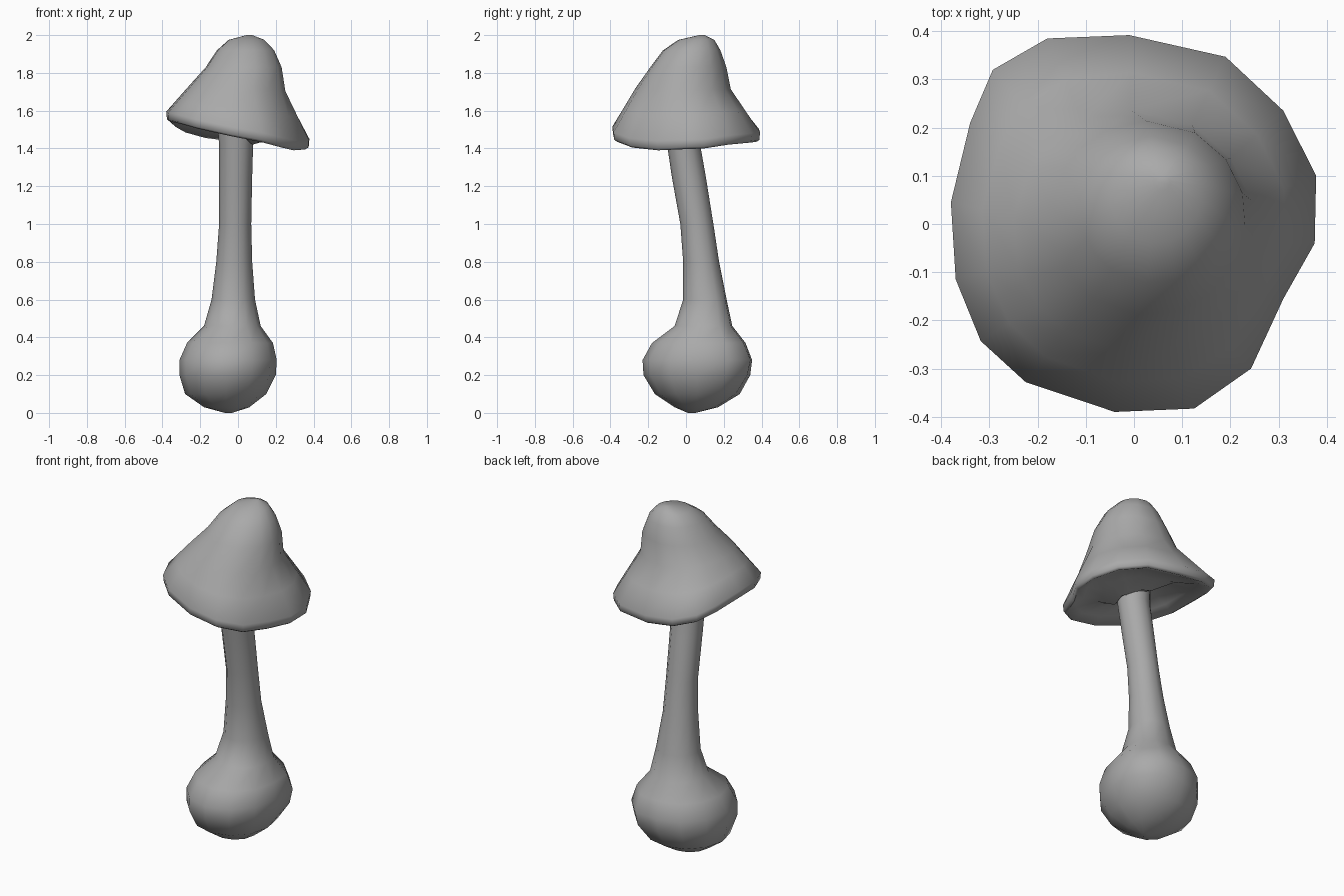
import bpy, bmesh, math
from mathutils import Vector

cube = bpy.data.objects.get("Cube")
if cube:
    bpy.data.objects.remove(cube)

grey = bpy.data.materials.new("plain grey")
grey.use_nodes = True
colour = (0.4, 0.4, 0.4, 1)
grey.diffuse_color = colour
grey.node_tree.nodes["Principled BSDF"].inputs["Base Color"].default_value = colour


def loft(name, rings):
    """Skin a list of equal rings of points and close both ends."""
    bm = bmesh.new()
    loops = [[bm.verts.new(p) for p in ring] for ring in rings]
    n = len(loops[0])
    for a, b in zip(loops, loops[1:]):
        for i in range(n):
            j = (i + 1) % n
            bm.faces.new((a[i], a[j], b[j], b[i]))
    bm.faces.new(loops[0][::-1])
    bm.faces.new(loops[-1])
    bmesh.ops.recalc_face_normals(bm, faces=bm.faces)
    mesh = bpy.data.meshes.new(name)
    bm.to_mesh(mesh)
    bm.free()
    mesh.materials.append(grey)
    obj = bpy.data.objects.new(name, mesh)
    bpy.context.collection.objects.link(obj)
    bpy.ops.object.select_all(action="DESELECT")
    obj.select_set(True)
    bpy.context.view_layer.objects.active = obj
    bpy.ops.object.shade_smooth_by_angle(angle=math.radians(65))


def oval(x0, x1, y0, y1, z, bulge=0, sides=12):
    """Level oval ring filling the extents, swollen towards +x +y by bulge."""
    cx, cy, rx, ry = (x0 + x1) / 2, (y0 + y1) / 2, (x1 - x0) / 2, (y1 - y0) / 2
    ring = []
    for i in range(sides):
        t = math.tau * i / sides
        c, s = math.cos(t), math.sin(t)
        swell = bulge * math.sin(2 * t) if c > 0 and s > 0 else 0
        ring.append((cx + (rx + swell) * c, cy + (ry + swell) * s, z))
    return ring


# Bulbous foot flowing into the leaning stem: x and y extents at each height
sections = [
    (-.07, -.03, .01, .05, 0), (-.18, .06, -.06, .17, .03),
    (-.28, .15, -.165, .285, .1, .01), (-.31, .2, -.225, .34, .2, .03),
    (-.31, .205, -.23, .35, .28, .04), (-.27, .185, -.18, .315, .37, .03),
    (-.18, .12, -.06, .245, .46, .015), (-.14, .09, -.015, .215, .6, .01),
    (-.115, .075, -.015, .175, .8), (-.1, .07, -.03, .145, 1),
    (-.1, .075, -.075, .105, 1.25), (-.1, .08, -.1, .075, 1.42),
    (-.11, .09, -.12, .07, 1.53),
]
loft("stem_and_bulb", [oval(*s) for s in sections])

# Cap rim outline, drooping towards +x, as (x, y, height of lower edge)
rim = [
    (.378, .1, 1.4), (.31, .235, 1.42), (.19, .347, 1.43), (-.01, .392, 1.435),
    (-.18, .385, 1.455), (-.293, .32, 1.485), (-.34, .21, 1.51), (-.38, .045, 1.545),
    (-.37, -.115, 1.54), (-.318, -.243, 1.53), (-.225, -.328, 1.505),
    (-.04, -.39, 1.465), (.125, -.383, 1.435), (.243, -.3, 1.405),
    (.31, -.155, 1.39), (.375, -.04, 1.395),
]


def rim_ring(scale, lift, centre=(0, 0)):
    return [(centre[0] + (x - centre[0]) * scale,
             centre[1] + (y - centre[1]) * scale, z + lift) for x, y, z in rim]


def crown_ring(cx, cy, r, z, tilt=0):
    """Round ring around the crown, sharing the droop of the rim."""
    ring = []
    for x, y, rim_z in rim:
        d = Vector((x, y)).normalized() * r
        ring.append((cx + d.x, cy + d.y, z + tilt * (rim_z - 1.46)))
    return ring


def between(a, b, factor):
    return [Vector(p).lerp(Vector(q), factor) for p, q in zip(a, b)]


stem_top = (-.01, -.02)
brim = rim_ring(1, .05)
shoulder = crown_ring(0, -.015, .252, 1.72, .25)
loft("cap", [
    rim_ring(.27, .03, stem_top),
    rim_ring(.5, .055, stem_top),
    rim_ring(.8, .03, stem_top),
    rim_ring(.95, 0),
    rim_ring(.99, .01),
    brim,
    between(brim, shoulder, .5),
    shoulder,
    crown_ring(.03, .012, .202, 1.83),
    crown_ring(.04, .03, .152, 1.92),
    crown_ring(.045, .055, .095, 1.975),
    crown_ring(.06, .085, .015, 2),
])
